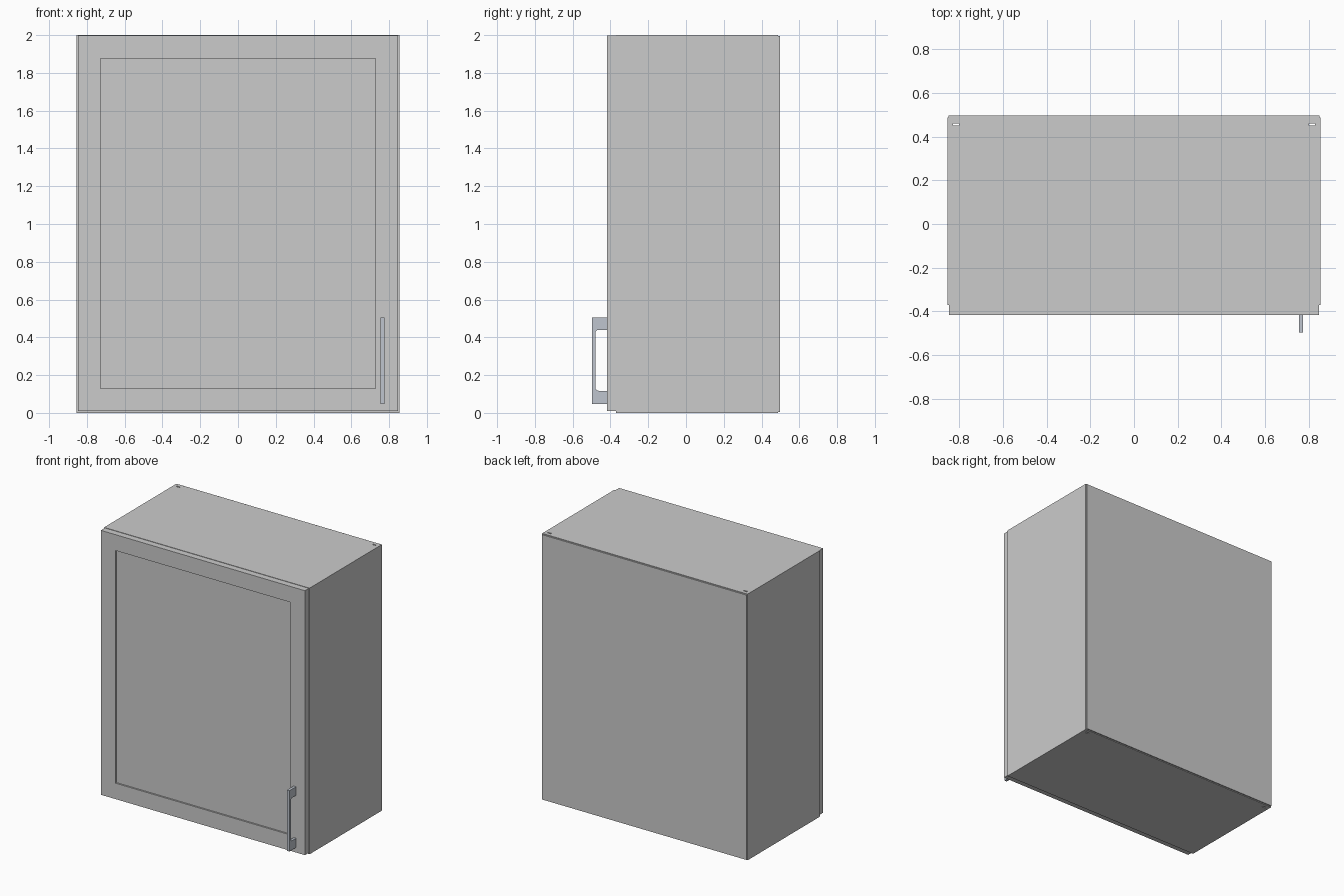
import bpy, bmesh, math

if "Cube" in bpy.data.objects:
    bpy.data.objects.remove(bpy.data.objects["Cube"])

def box(name, x, y, z):
    """Box spanning the given (min, max) ranges."""
    me = bpy.data.meshes.new(name)
    bm = bmesh.new()
    bmesh.ops.create_cube(bm, size=1)
    for v in bm.verts:
        v.co = [r[0] if c < 0 else r[1] for c, r in zip(v.co, (x, y, z))]
    bm.to_mesh(me)
    bm.free()
    ob = bpy.data.objects.new(name, me)
    bpy.context.collection.objects.link(ob)
    return ob

def cut(ob, cutter):
    mod = ob.modifiers.new("cut", 'BOOLEAN')
    mod.operation = 'DIFFERENCE'
    mod.solver = 'EXACT'
    mod.object = cutter
    cutter.hide_render = True
    cutter.hide_set(True)

W, FRONT, BACK, T = 0.854, -0.37, 0.488, 0.02

# Carcass: sides, top, bottom and an inner shelf
for s, side in ((-1, "left"), (1, "right")):
    box(side + "_side", sorted((s * W, s * (W - T))), (FRONT, BACK), (0, 2))
inner = (-W + T, W - T)
top = box("top_panel", inner, (FRONT, BACK), (2 - T, 2))
bottom = box("bottom_panel", inner, (FRONT, BACK), (0, T))
box("shelf", inner, (FRONT + 0.03, 0.43), (0.98, 1.02))

# Narrow hanging slots near the back corners
for s in (-1, 1):
    slot = box("slot_cutter", sorted((s * 0.801, s * 0.829)), (0.451, 0.461), (-0.1, 2.1))
    cut(top, slot)
    cut(bottom, slot)

# Back panel, slightly smaller than the carcass
box("back_panel", (-0.849, 0.849), (BACK, 0.497), (0.005, 1.995))

# Door with a shallow recessed field
door = box("door", (-0.848, 0.848), (-0.417, FRONT), (0.01, 1.997))
bm = bmesh.new()
bm.from_mesh(door.data)
bm.normal_update()
face = min(bm.faces, key=lambda f: f.normal.y)
bmesh.ops.inset_region(bm, faces=[face], thickness=0.169)
field = bmesh.ops.extrude_face_region(bm, geom=[face])["geom"]
bmesh.ops.delete(bm, geom=[face], context='FACES_ONLY')
for v in (g for g in field if isinstance(g, bmesh.types.BMVert)):
    v.co.y += 0.012
bmesh.ops.recalc_face_normals(bm, faces=bm.faces)
bm.to_mesh(door.data)
bm.free()

# Handle: bracket profile in (y, z) with rounded inner corners, extruded along x
y0, y1, yi, r = -0.497, -0.417, -0.479, 0.016
z0, z1, a, b = 0.048, 0.505, 0.117, 0.44
profile = [(y1, a), (y1, z0), (y0, z0), (y0, z1), (y1, z1), (y1, b)]
for cz, start in ((b - r, 90), (a + r, 180)):
    for i in range(6):
        t = math.radians(start + 18 * i)
        profile.append((yi + r + r * math.cos(t), cz + r * math.sin(t)))
bm = bmesh.new()
f = bm.faces.new([bm.verts.new((0.755, y, z)) for y, z in profile])
ext = bmesh.ops.extrude_face_region(bm, geom=[f])["geom"]
for v in (g for g in ext if isinstance(g, bmesh.types.BMVert)):
    v.co.x = 0.775
bmesh.ops.recalc_face_normals(bm, faces=bm.faces)
me = bpy.data.meshes.new("handle")
bm.to_mesh(me)
bm.free()
handle = bpy.data.objects.new("handle", me)
bpy.context.collection.objects.link(handle)
mat = bpy.data.materials.new("steel")
mat.diffuse_color = (0.52, 0.56, 0.62, 1)
mat.use_nodes = True
mat.node_tree.nodes["Principled BSDF"].inputs["Base Color"].default_value = mat.diffuse_color
me.materials.append(mat)
bpy.context.view_layer.objects.active = handle
handle.select_set(True)
bpy.ops.object.shade_smooth_by_angle()
